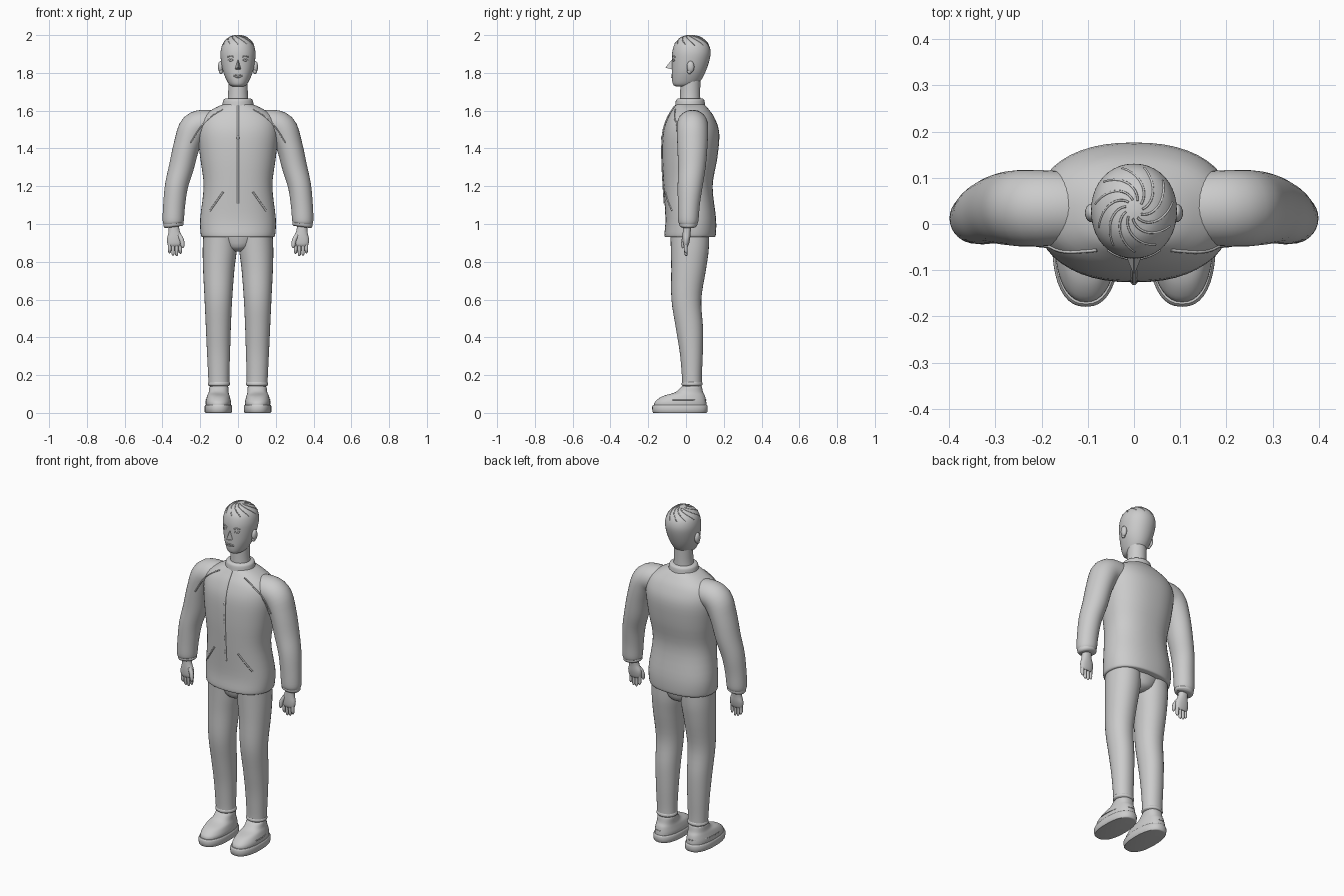
import bpy, bmesh, math
from math import sin, cos, pi
from mathutils import Vector
from mathutils.bvhtree import BVHTree

if "Cube" in bpy.data.objects:
    bpy.data.objects.remove(bpy.data.objects["Cube"])

grey = bpy.data.materials.new("plain grey")
grey.use_nodes = True
COLOUR = (0.6, 0.6, 0.6, 1)
grey.diffuse_color = COLOUR
grey.node_tree.nodes["Principled BSDF"].inputs["Base Color"].default_value = COLOUR


def catmull(p, steps):
    """Smooth a list of equal-length tuples."""
    out = []
    for i in range(len(p) - 1):
        a, b, c, d = p[max(i - 1, 0)], p[i], p[i + 1], p[min(i + 2, len(p) - 1)]
        for k in range(steps):
            t = k / steps
            out.append([0.5 * (2 * q + (r - o) * t + (2 * o - 5 * q + 4 * r - s) * t * t
                               + (3 * q - o - 3 * r + s) * t ** 3)
                        for o, q, r, s in zip(a, b, c, d)])
    return out + [list(p[-1])]


def loft(name, sections, power=2.0, sides=32, steps=4):
    """Skin ovals (x, y, z, half width, half depth) placed along a path."""
    rows = catmull(sections, steps)
    bm = bmesh.new()
    rings = []
    for i, (x, y, z, w, d) in enumerate(rows):
        t = Vector(rows[min(i + 1, len(rows) - 1)][:3]) - Vector(rows[max(i - 1, 0)][:3])
        u = Vector((t.z, 0, -t.x)).normalized()
        ring = []
        for k in range(sides):
            c, s = cos(2 * pi * k / sides), sin(2 * pi * k / sides)
            c, s = [math.copysign(abs(v) ** (2 / power), v) for v in (c, s)]
            ring.append(bm.verts.new(Vector((x, y, z)) + u * w * c + Vector((0, d * s, 0))))
        if rings:
            for k in range(sides):
                j = (k + 1) % sides
                bm.faces.new((rings[-1][k], rings[-1][j], ring[j], ring[k]))
        rings.append(ring)
    bm.faces.new(rings[0])
    bm.faces.new(rings[-1])
    return finish(name, bm)


def finish(name, bm):
    bmesh.ops.recalc_face_normals(bm, faces=bm.faces)
    mesh = bpy.data.meshes.new(name)
    bm.to_mesh(mesh)
    bm.free()
    mesh.materials.append(grey)
    obj = bpy.data.objects.new(name, mesh)
    bpy.context.collection.objects.link(obj)
    return obj


def ball(name, centre, size):
    bm = bmesh.new()
    bmesh.ops.create_uvsphere(bm, u_segments=20, v_segments=12, radius=1)
    bmesh.ops.scale(bm, vec=size, verts=bm.verts)
    bmesh.ops.translate(bm, vec=centre, verts=bm.verts)
    return finish(name, bm)


def cord(name, points, radius):
    data = bpy.data.curves.new(name, "CURVE")
    data.dimensions = "3D"
    data.bevel_depth, data.bevel_resolution, data.use_fill_caps = radius, 1, True
    line = data.splines.new("POLY")
    line.points.add(len(points) - 1)
    for p, co in zip(line.points, points):
        p.co = (*co, 1)
    data.materials.append(grey)
    bpy.context.collection.objects.link(bpy.data.objects.new(name, data))


def surface(*objs):
    verts, polys = [], []
    for o in objs:
        n = len(verts)
        verts += [v.co.copy() for v in o.data.vertices]
        polys += [[n + i for i in p.vertices] for p in o.data.polygons]
    return BVHTree.FromPolygons(verts, polys)


def project(tree, start, direction):
    hit = tree.ray_cast(Vector(start), Vector(direction))[0]
    return [hit] if hit else []


def front_cord(name, tree, path, radius, steps=6):
    """Lay a cord on the front of a part, along (x, z) points."""
    pts = [h for x, z in catmull(path, steps) for h in project(tree, (x, -1, z), (0, 1, 0))]
    if len(pts) > 1:
        cord(name, pts, radius)


# jacket body, collar, neck and seat
torso = loft("jacket_body", [
    (0, .02, .93, .188, .13), (0, .022, .945, .197, .136), (0, .025, 1.03, .2, .134),
    (0, .011, 1.2, .182, .13), (0, .02, 1.35, .2, .146), (0, .027, 1.48, .213, .149),
    (0, .027, 1.56, .195, .125), (0, .025, 1.61, .13, .093), (0, .022, 1.635, .075, .073)],
    2.3, 48)
loft("collar", [(0, .022, 1.615, .086, .08), (0, .022, 1.63, .083, .079),
                (0, .022, 1.655, .078, .075), (0, .022, 1.664, .068, .066)])
loft("neck", [(0, .022, 1.62, .06, .056), (0, .022, 1.69, .052, .053),
              (0, .024, 1.78, .052, .053)])
loft("trouser_seat", [(0, .022, .855, .03, .05), (0, .022, .88, .09, .088),
                      (0, .022, .96, .17, .106)])

# head and face
head = loft("head", [
    (0, -.012, 1.728, .03, .042), (0, -.006, 1.738, .046, .062), (0, .004, 1.765, .062, .078),
    (0, .015, 1.81, .08, .09), (0, .025, 1.87, .091, .1), (0, .029, 1.915, .092, .101),
    (0, .029, 1.955, .08, .088), (0, .027, 1.985, .052, .058), (0, .026, 1.997, .022, .026),
    (0, .026, 2.0, .004, .004)], 2.1, 40)
face = surface(head)

bm = bmesh.new()
nose = [bm.verts.new(v) for v in ((-.022, -.06, 1.815), (.022, -.06, 1.815),
                                  (0, -.113, 1.828), (0, -.066, 1.885))]
bmesh.ops.convex_hull(bm, input=nose)
bmesh.ops.bevel(bm, geom=bm.edges[:], offset=.003, segments=2, affect="EDGES")
finish("nose", bm)
front_cord("upper_lip", face, [(-.023, 1.785), (0, 1.789), (.023, 1.785)], .004)
front_cord("lower_lip", face, [(-.018, 1.781), (0, 1.777), (.018, 1.781)], .004)

# swirl of hair strands around the crown
for k in range(11):
    pts = []
    for i in range(13):
        t = i / 12
        a = 2 * pi * k / 11 + 1.3 * t
        r = .018 + .066 * t
        pts += project(face, (r * cos(a), .032 + 1.1 * r * sin(a), 3), (0, 0, -1))
    cord(f"hair_strand_{k + 1}", pts, .0025)

for side, s in (("left", 1), ("right", -1)):
    def limb(name, sections, power=2.0, sides=32, steps=4):
        return loft(f"{side}_{name}", [(s * q[0], *q[1:]) for q in sections], power, sides, steps)

    def trim(name, tree, path, radius):
        front_cord(f"{side}_{name}", tree, [(s * x, z) for x, z in path], radius)

    # eyes, brows and ears
    trim("brow", face, [(.022, 1.884), (.038, 1.89), (.056, 1.884)], .0035)
    trim("upper_eyelid", face, [(.024, 1.868), (.039, 1.874), (.054, 1.868)], .0025)
    trim("lower_eyelid", face, [(.024, 1.868), (.039, 1.863), (.054, 1.868)], .0025)
    ball(f"{side}_ear", (s * .092, .024, 1.832), (.014, .02, .031))
    ball(f"{side}_ear_lobe", (s * .09, .018, 1.808), (.01, .012, .014))

    # sleeve and cuff
    sleeve = limb("sleeve", [
        (.08, .033, 1.53, .06, .07), (.16, .034, 1.53, .075, .08), (.23, .034, 1.508, .08, .083),
        (.27, .034, 1.42, .07, .08), (.3, .031, 1.3, .066, .073), (.326, .022, 1.2, .061, .066),
        (.338, .015, 1.1, .058, .058), (.343, .012, 1.02, .056, .054), (.343, .012, 1.0, .05, .047)])
    limb("cuff", [(.342, .012, 1.015, .05, .046), (.342, .012, 1.006, .053, .048),
                  (.341, .012, .992, .053, .047), (.34, .012, .984, .045, .038)])

    # hand with four fingers and a thumb
    limb("palm", [(.34, .008, 1.0, .026, .023), (.338, .004, .96, .03, .021),
                  (.335, .002, .925, .041, .02), (.335, 0, .895, .039, .016),
                  (.335, 0, .882, .03, .01)], 2.2, 20)
    for n, (x, tip) in enumerate(((.305, .842), (.325, .83), (.344, .832), (.362, .845))):
        limb(f"finger_{n + 1}", [
            (x, 0, .905, .009, .011), (x, -.002, .87, .0095, .01),
            (x, 0, tip + .01, .008, .0085), (x, .002, tip, .003, .003)], 2, 10)
    limb("thumb", [(.315, -.004, .945, .012, .012), (.298, -.012, .915, .012, .012),
                   (.293, -.016, .885, .01, .01), (.294, -.017, .872, .003, .003)], 2, 10)

    # trouser leg, hem and ankle
    limb("trouser_leg", [
        (.093, .02, .95, .09, .103), (.097, .02, .86, .09, .1), (.102, .014, .76, .083, .092),
        (.104, .002, .6, .073, .079), (.104, .018, .45, .066, .072), (.103, .028, .32, .061, .061),
        (.102, .031, .2, .056, .053), (.101, .032, .15, .055, .052)], 2.1)
    limb("trouser_hem", [(.101, .032, .165, .054, .051), (.101, .032, .158, .058, .055),
                         (.101, .032, .148, .058, .055), (.101, .032, .142, .05, .048)])
    limb("ankle", [(.101, .032, .16, .046, .046), (.101, .032, .1, .048, .05)])

    # shoe with its sole and seam
    limb("sole", [(.104, -.032, 0, .066, .138), (.104, -.032, .005, .072, .145),
                  (.104, -.032, .034, .073, .147), (.104, -.032, .043, .068, .141)], 2.4, 40, 2)
    limb("shoe_upper", [
        (.104, -.03, .038, .066, .139), (.104, -.028, .06, .067, .135),
        (.103, -.012, .088, .06, .113), (.102, .016, .108, .053, .075),
        (.101, .029, .135, .05, .056), (.101, .032, .142, .045, .05)], 2.3, 40)
    cord(f"{side}_shoe_seam", [(s * (.104 + .068 * cos(a)), -.03 + .137 * sin(a), .068)
                               for a in [i * pi / 24 - .3 for i in range(17)]], .002)

    # slanted pocket and shoulder seam on the jacket
    trim("pocket", surface(torso), [(.078, 1.17), (.113, 1.12), (.148, 1.07)], .005)
    trim("shoulder_seam", surface(torso, sleeve),
         [(.08, 1.607), (.14, 1.57), (.2, 1.51), (.25, 1.43)], .004)

# zip down the front, with its pull
front_cord("zip", surface(torso), [(0, 1.11), (0, 1.25), (0, 1.45), (0, 1.625)], .006, 8)
ball("zip_pull", (0, -.126, 1.455), (.007, .006, .014))

bpy.ops.object.select_all(action="DESELECT")
for o in bpy.context.collection.objects:
    if o.type == "MESH" and grey.name in o.data.materials:
        o.select_set(True)
        bpy.context.view_layer.objects.active = o
bpy.ops.object.shade_smooth_by_angle(angle=math.radians(40))
